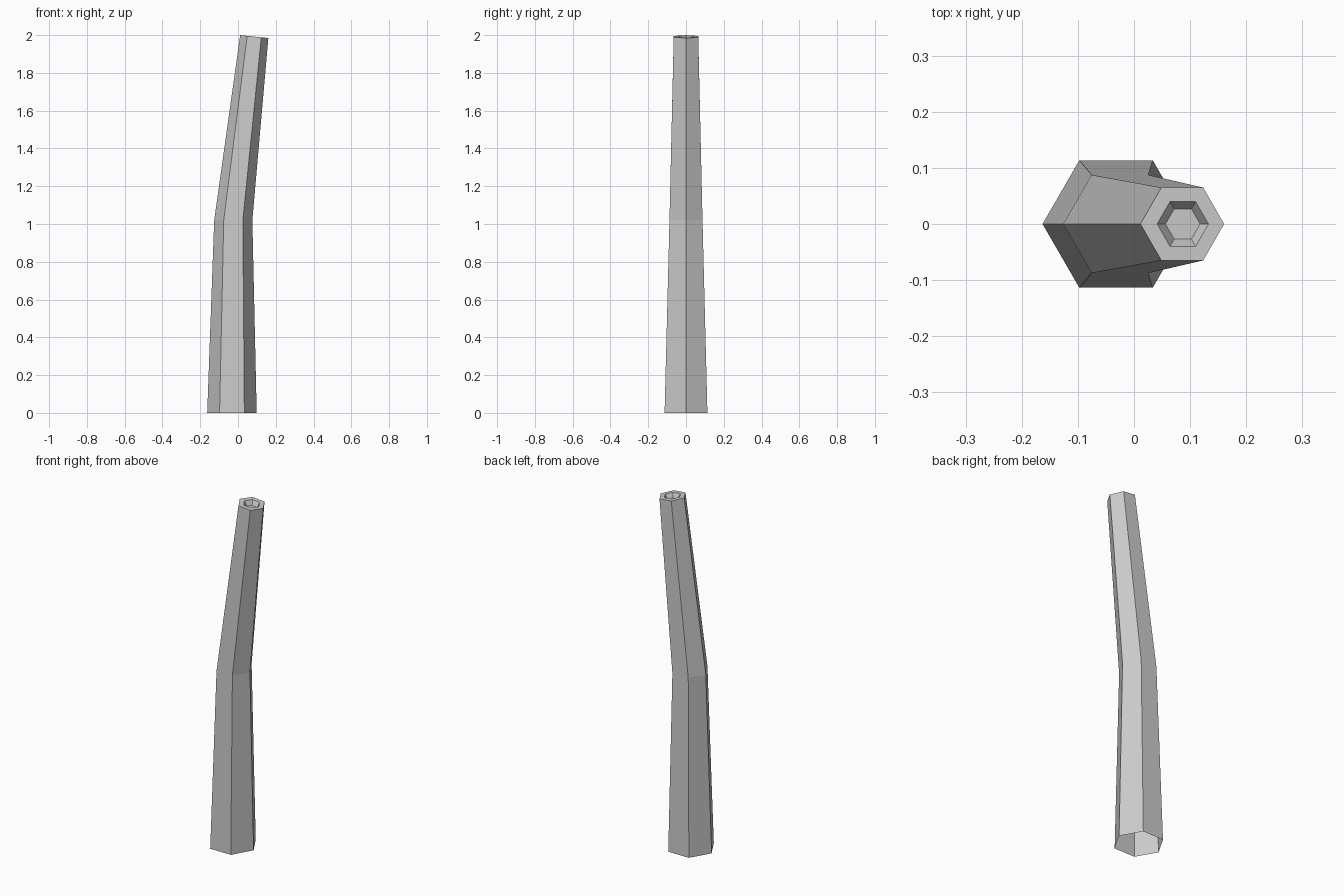
import bpy, bmesh, math

if "Cube" in bpy.data.objects:
    bpy.data.objects.remove(bpy.data.objects["Cube"])

SIDES = 6
# Cross-sections from the ground up: centre x, centre z, radius, tilt about y (degrees)
SECTIONS = [
    (-0.032, 0.0, 0.131, 0),      # open foot
    (-0.025, 1.02, 0.101, 0),     # bend
    (0.086, 1.992, 0.075, 5.8),   # rim outer edge
    (0.087, 1.992, 0.046, 5.8),   # rim inner edge
    (0.087, 1.967, 0.031, 5.8),   # floor of the recess
]


def add_ring(bm, cx, cz, r, tilt):
    t = math.radians(tilt)
    ring = []
    for i in range(SIDES):
        a = 2 * math.pi * i / SIDES
        u = r * math.cos(a)
        ring.append(bm.verts.new((cx + u * math.cos(t), r * math.sin(a), cz - u * math.sin(t))))
    return ring


# Bent, tapering six-sided pipe with a shallow recess in its top
bm = bmesh.new()
rings = [add_ring(bm, *s) for s in SECTIONS]
for low, high in zip(rings, rings[1:]):
    for i in range(SIDES):
        j = (i + 1) % SIDES
        bm.faces.new((low[i], low[j], high[j], high[i]))
bm.faces.new(rings[-1])

mesh = bpy.data.meshes.new("bent_pipe")
bm.to_mesh(mesh)
bm.free()
bpy.context.collection.objects.link(bpy.data.objects.new("bent_pipe", mesh))
